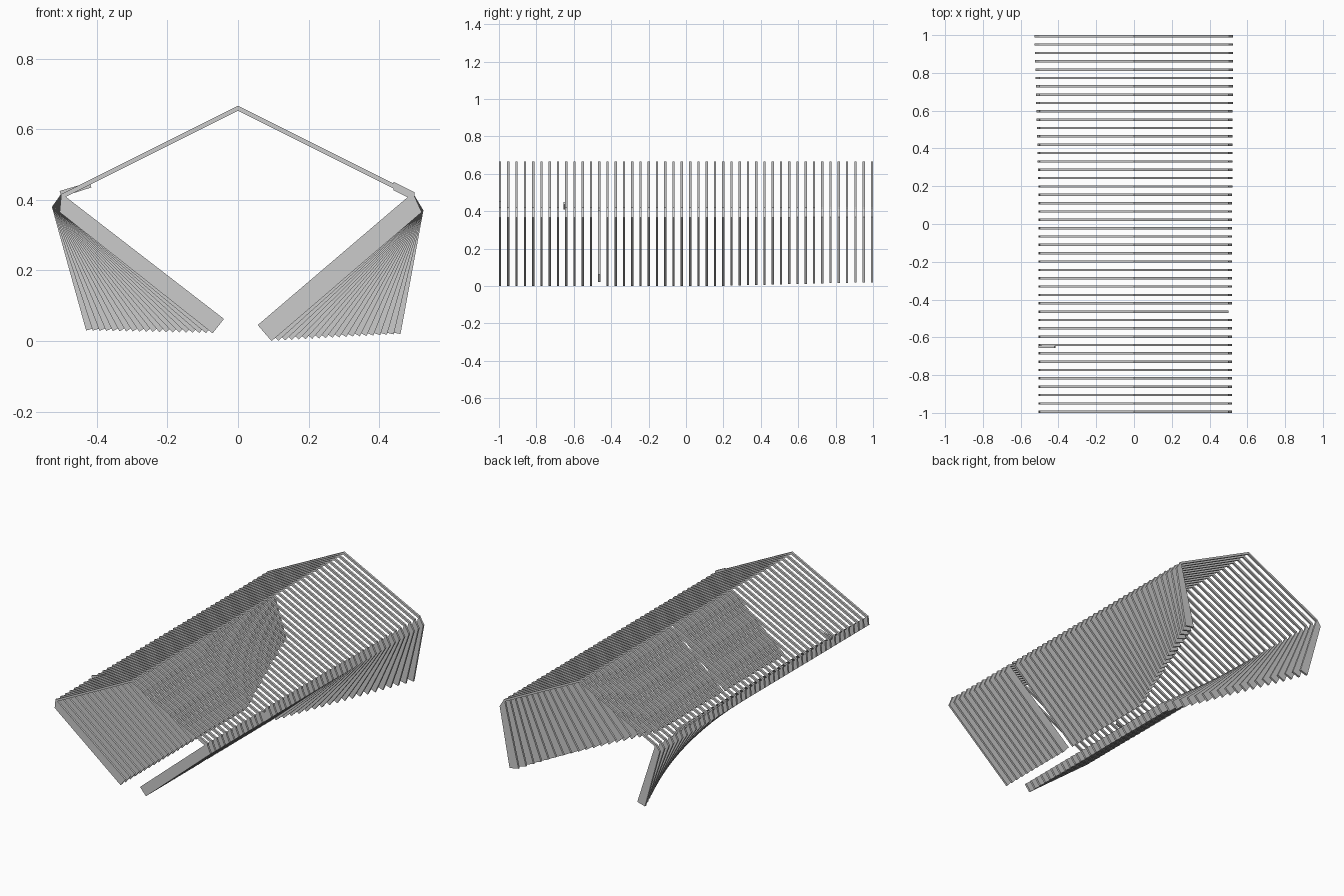
import bpy
import bmesh
from mathutils import Vector

if "Cube" in bpy.data.objects:
    bpy.data.objects.remove(bpy.data.objects["Cube"])

RIBS, THICK = 46, 0.012
PITCH = (2 - THICK) / (RIBS - 1)


def plate(bm, pts, y, thick=THICK):
    """Flat board: an x/z outline extruded along y."""
    a = [bm.verts.new((x, y - thick / 2, z)) for x, z in pts]
    b = [bm.verts.new((x, y + thick / 2, z)) for x, z in pts]
    bm.faces.new(a)
    bm.faces.new(b[::-1])
    n = len(pts)
    for i in range(n):
        j = (i + 1) % n
        bm.faces.new((a[i], b[i], b[j], a[j]))


def finish(bm, name):
    bmesh.ops.recalc_face_normals(bm, faces=bm.faces[:])
    me = bpy.data.meshes.new(name)
    bm.to_mesh(me)
    bm.free()
    bpy.context.collection.objects.link(bpy.data.objects.new(name, me))


def rafter(bm, side, x0, x1, y, depth=0.014):
    """Sloping roof piece between two distances from the ridge."""
    h = depth / 2
    z0, z1 = 0.659 - 0.5 * x0, 0.659 - 0.5 * x1
    plate(bm, [(side * x0, z0 + h), (side * x1, z1 + h),
               (side * x1, z1 - h), (side * x0, z0 - h)], y)


def leg(bm, side, eave, shoulder, foot, width, y):
    """Tapered leg with a square-cut foot."""
    s, f = Vector(shoulder), Vector(foot)
    d = (f - s).normalized()
    inner = f + Vector((d.y, -d.x)) * width
    if inner.x > f.x:
        inner = f - Vector((d.y, -d.x)) * width
    plate(bm, [(side * p[0], p[1]) for p in (eave, s, f, inner)], y)


def mix(a, b, t):
    return tuple(p + (q - p) * t for p, q in zip(a, b))


for side, label in ((1, "right"), (-1, "left")):
    upper, lower, legs = bmesh.new(), bmesh.new(), bmesh.new()
    for i in range(RIBS):
        y = -1 + THICK / 2 + i * PITCH
        # the rafter joint travels up and down the roof in a zigzag
        step = 8 - abs(i % 16 - 8)
        seam = (0.44 if side > 0 else 0.42) - 0.047 * step
        rafter(upper, side, 0, seam, y)
        rafter(lower, side, seam, 0.5, y, 0.024 if i == 0 and side > 0 else 0.0142)
        # legs swing outwards over the rear part
        t = max(0, i - 26) / 19
        if side > 0:
            if i != 12:  # one leg is missing
                leg(legs, 1, (0.495, 0.42), mix((0.52, 0.365), (0.525, 0.37), t),
                    mix((0.095, 0.0), (0.46, 0.02), t), 0.06, y)
        else:
            leg(legs, -1, (0.5, 0.418), mix((0.505, 0.365), (0.527, 0.38), t),
                mix((0.072, 0.022), (0.43, 0.03), t), 0.052, y)
    finish(upper, label + "_upper_rafters")
    finish(lower, label + "_lower_rafters")
    finish(legs, label + "_legs")

# loose eave block beside one rib
bm = bmesh.new()
plate(bm, [(-0.505, 0.425), (-0.42, 0.45), (-0.415, 0.435), (-0.5, 0.408)], -0.65)
finish(bm, "eave_block")
